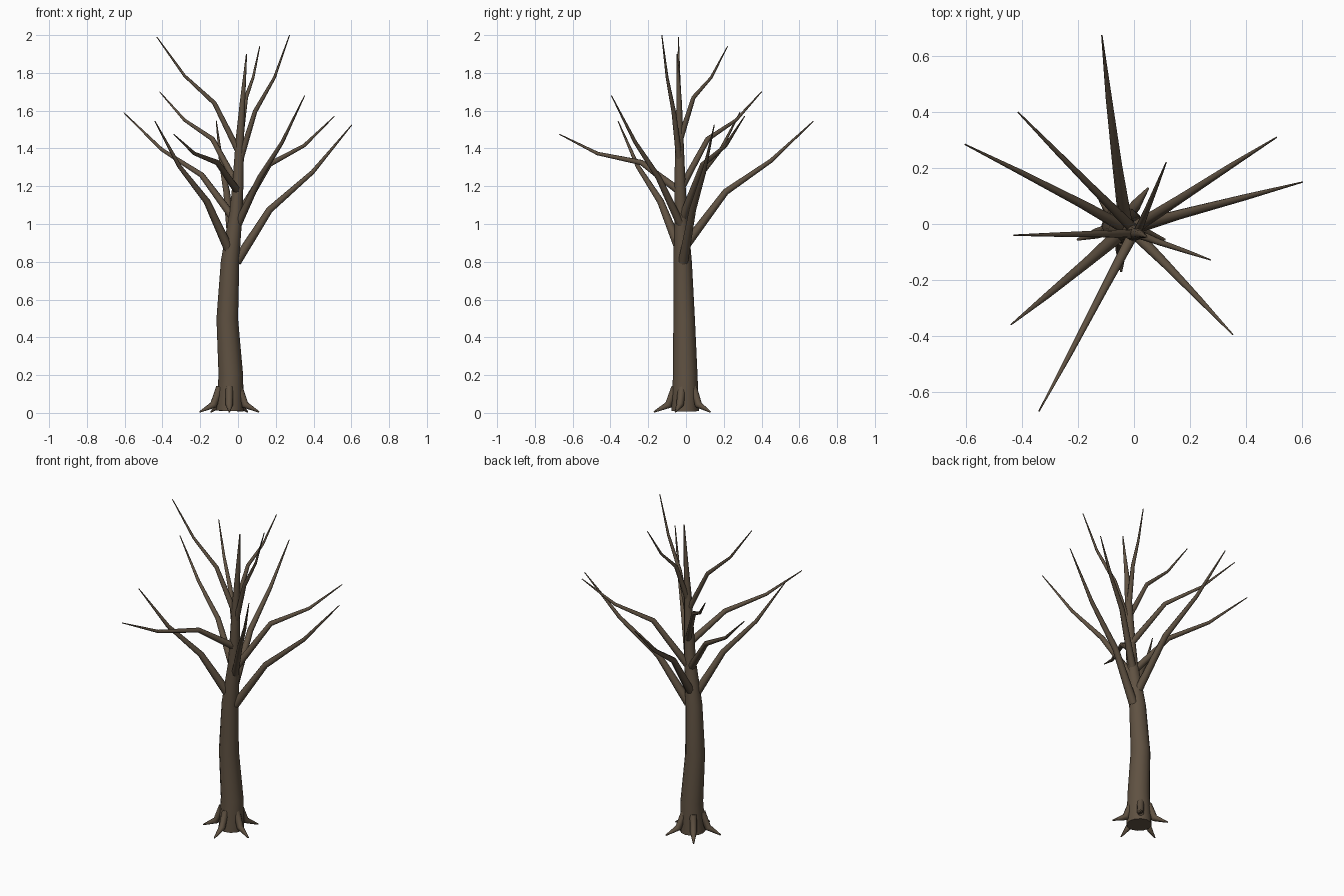
import bpy, bmesh, math
from mathutils import Vector

bark = bpy.data.materials.new("bark_brown")
bark.diffuse_color = (0.115, 0.083, 0.054, 1)


def tube(name, points, radii, sides):
    """Tapered, capped tube through a few points, with mitred rings."""
    pts = [Vector(p) for p in points]
    bm = bmesh.new()
    rings = []
    for i, p in enumerate(pts):
        t = Vector()
        if i > 0:
            t += (p - pts[i - 1]).normalized()
        if i < len(pts) - 1:
            t += (pts[i + 1] - p).normalized()
        t.normalize()
        if i == 0:
            ref = Vector((1, 0, 0)) if abs(t.x) < 0.8 else Vector((0, 1, 0))
        u = (ref - t * ref.dot(t)).normalized()
        ref = u
        v = t.cross(u)
        ring = []
        for k in range(sides):
            a = 2 * math.pi * k / sides
            ring.append(bm.verts.new(p + (u * math.cos(a) + v * math.sin(a)) * radii[i]))
        rings.append(ring)
    for a, b in zip(rings, rings[1:]):
        for k in range(sides):
            n = (k + 1) % sides
            bm.faces.new((a[k], a[n], b[n], b[k]))
    bm.faces.new(rings[0][::-1])
    bm.faces.new(rings[-1])
    for f in bm.faces:
        f.smooth = len(f.verts) == 4
    me = bpy.data.meshes.new(name)
    bm.to_mesh(me)
    bm.free()
    me.materials.append(bark)
    ob = bpy.data.objects.new(name, me)
    bpy.context.collection.objects.link(ob)
    return ob


# Trunk: gently bowed, tapering to a thin leader
trunk = [  # x, y, z, radius
    (-0.043, -0.005, 0.01, 0.073), (-0.038, -0.004, 0.20, 0.065),
    (-0.057, -0.010, 0.50, 0.057), (-0.042, -0.018, 0.80, 0.049),
    (-0.028, -0.022, 0.92, 0.042), (-0.010, -0.027, 1.06, 0.034),
    (0.000, -0.032, 1.22, 0.029), (0.010, -0.035, 1.45, 0.022),
    (0.024, -0.036, 1.65, 0.014), (0.045, -0.046, 1.90, 0.003)]
tube("trunk", [p[:3] for p in trunk], [p[3] for p in trunk], 12)

# Branches: start, two bends, tip, and thickness at the start
branches = [
    ((-0.008, -0.015, 0.80), (0.167, 0.035, 1.075), (0.395, 0.095, 1.275), (0.603, 0.15, 1.525), 0.026),
    ((-0.05, -0.035, 0.87), (-0.165, -0.135, 1.12), (-0.31, -0.255, 1.305), (-0.44, -0.36, 1.545), 0.026),
    ((-0.03, 0.0, 0.89), (-0.06, 0.21, 1.17), (-0.09, 0.45, 1.335), (-0.115, 0.675, 1.545), 0.025),
    ((-0.03, -0.015, 1.04), (-0.193, 0.075, 1.26), (-0.405, 0.185, 1.395), (-0.605, 0.285, 1.59), 0.022),
    ((0.0, -0.015, 1.04), (0.165, 0.09, 1.315), (0.35, 0.21, 1.415), (0.51, 0.31, 1.57), 0.022),
    ((-0.005, -0.025, 0.99), (0.115, -0.145, 1.245), (0.235, -0.27, 1.435), (0.353, -0.395, 1.68), 0.022),
    ((0.0, -0.03, 1.17), (-0.109, -0.235, 1.325), (-0.231, -0.468, 1.373), (-0.34, -0.67, 1.475), 0.021),
    ((0.0, -0.02, 1.20), (-0.135, 0.115, 1.45), (-0.283, 0.265, 1.55), (-0.415, 0.40, 1.70), 0.019),
    ((0.012, -0.035, 1.34), (0.09, -0.065, 1.595), (0.193, -0.10, 1.775), (0.273, -0.128, 2.0), 0.017),
    ((0.0, -0.035, 1.39), (-0.125, -0.035, 1.64), (-0.283, -0.038, 1.785), (-0.43, -0.04, 1.99), 0.017),
    ((0.012, -0.03, 1.45), (0.042, 0.04, 1.67), (0.08, 0.133, 1.775), (0.115, 0.22, 1.94), 0.016),
]
for i, (*pts, r) in enumerate(branches):
    tube(f"branch_{i + 1}", pts, [r, r * 0.7, r * 0.45, 0.0025], 8)

# Roots: five, evenly spaced round the base
for i in range(5):
    a = math.radians(54 + 72 * i)
    path = [(-0.046 + d * math.cos(a), -0.005 + d * math.sin(a), z)
            for d, z in ((0.052, 0.135), (0.088, 0.042), (0.165, 0.005))]
    tube(f"root_{i + 1}", path, [0.021, 0.020, 0.004], 8)
